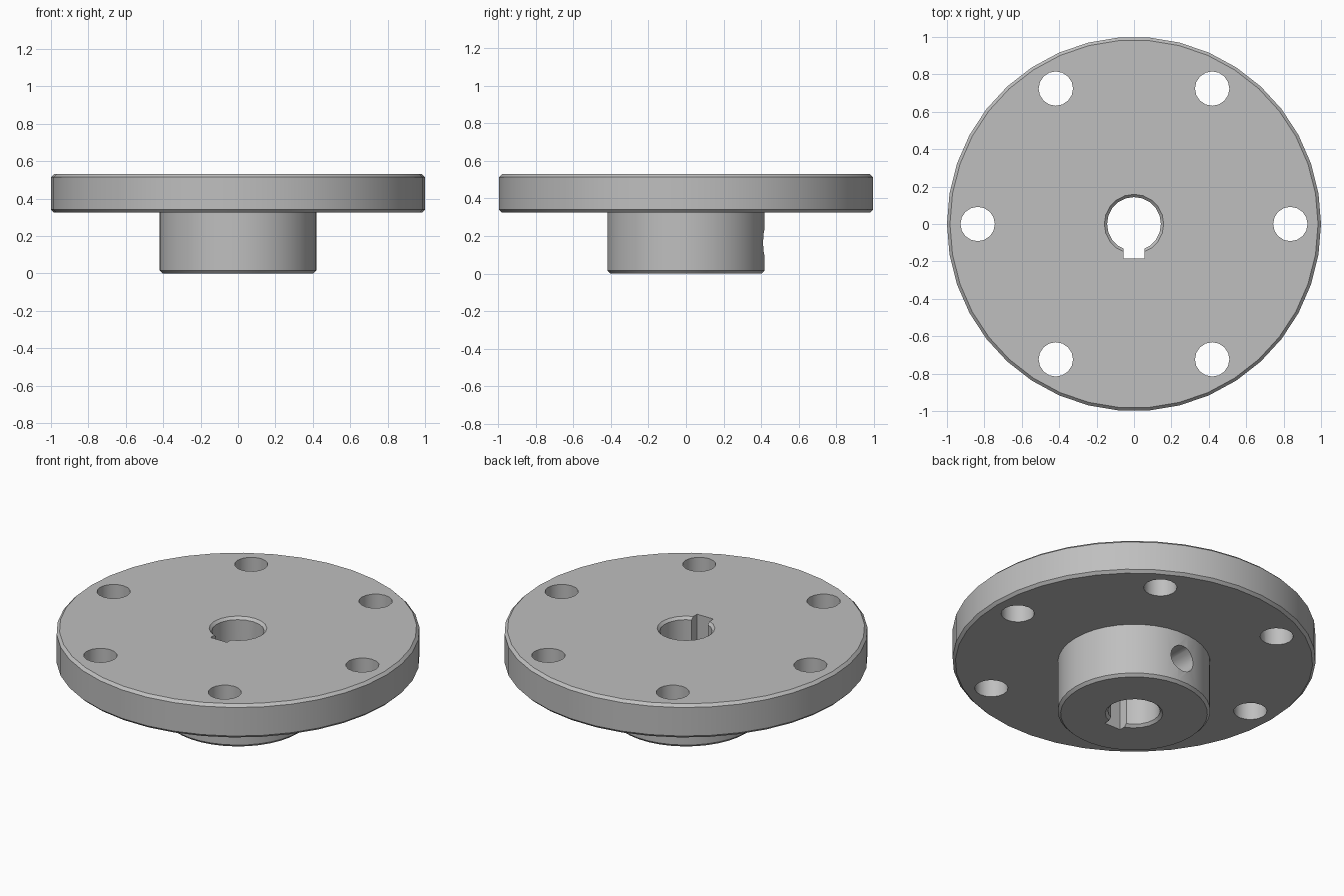
import bpy
import math

if "Cube" in bpy.data.objects:
    bpy.data.objects.remove(bpy.data.objects["Cube"])

steel = bpy.data.materials.new("plain_grey")
steel.use_nodes = True
steel.diffuse_color = (0.52, 0.52, 0.52, 1)
steel.node_tree.nodes["Principled BSDF"].inputs["Base Color"].default_value = steel.diffuse_color


def lathe(name, profile, sides):
    """Closed solid from rings of (radius, height), bottom to top."""
    verts, faces = [], []
    for r, z in profile:
        for i in range(sides):
            a = math.tau * i / sides
            verts.append((r * math.cos(a), r * math.sin(a), z))
    for k in range(len(profile) - 1):
        for i in range(sides):
            j = (i + 1) % sides
            a, b = k * sides, (k + 1) * sides
            faces.append((a + i, a + j, b + j, b + i))
    faces.append(tuple(reversed(range(sides))))
    faces.append(tuple(range(len(verts) - sides, len(verts))))
    mesh = bpy.data.meshes.new(name)
    mesh.from_pydata(verts, [], faces)
    mesh.materials.append(steel)
    obj = bpy.data.objects.new(name, mesh)
    bpy.context.collection.objects.link(obj)
    return obj


def combine(target, other, operation):
    """Apply a boolean and remove the helper."""
    bpy.context.view_layer.update()
    bpy.ops.object.select_all(action="DESELECT")
    bpy.context.view_layer.objects.active = target
    target.select_set(True)
    mod = target.modifiers.new("combine", "BOOLEAN")
    mod.operation = operation
    mod.solver = "EXACT"
    mod.object = other
    bpy.ops.object.modifier_apply(modifier=mod.name)
    bpy.data.objects.remove(other)


top, under, bevel = 0.53, 0.325, 0.016

# Round plate and the boss beneath it
flange = lathe("flanged_hub", [(1 - bevel, under), (1, under + bevel),
                               (1, top - bevel), (1 - bevel, top)], 38)
boss = lathe("boss", [(0.42 - bevel, 0), (0.42, bevel), (0.42, under + 0.05)], 38)
combine(flange, boss, "UNION")

# Central bore, chamfered at both ends
bore_r = 0.144
bore = lathe("bore_cutter", [(bore_r + 0.03, -0.015), (bore_r, 0.015),
                             (bore_r, top - 0.015), (bore_r + 0.03, top + 0.015)], 20)
combine(flange, bore, "DIFFERENCE")

# Keyway on the front side of the bore
bpy.ops.mesh.primitive_cube_add(size=1, location=(0, -0.1175, top / 2))
key = bpy.context.object
key.name = "keyway_cutter"
key.scale = (0.11, 0.135, top + 0.2)
key.data.materials.append(steel)
combine(flange, key, "DIFFERENCE")

# Ring of bolt holes
for i in range(6):
    a = math.tau * i / 6
    hole = lathe("bolt_cutter", [(0.092, under - 0.1), (0.092, top + 0.1)], 16)
    hole.location = (0.836 * math.cos(a), 0.836 * math.sin(a), 0)
    combine(flange, hole, "DIFFERENCE")

# Set screw hole through the back of the boss into the bore
screw = lathe("screw_cutter", [(0.08, 0.05), (0.08, 0.6)], 16)
screw.rotation_euler.x = -math.pi / 2
screw.location.z = 0.165
combine(flange, screw, "DIFFERENCE")

flange.select_set(True)
bpy.context.view_layer.objects.active = flange
bpy.ops.object.shade_smooth_by_angle(angle=math.radians(30))
